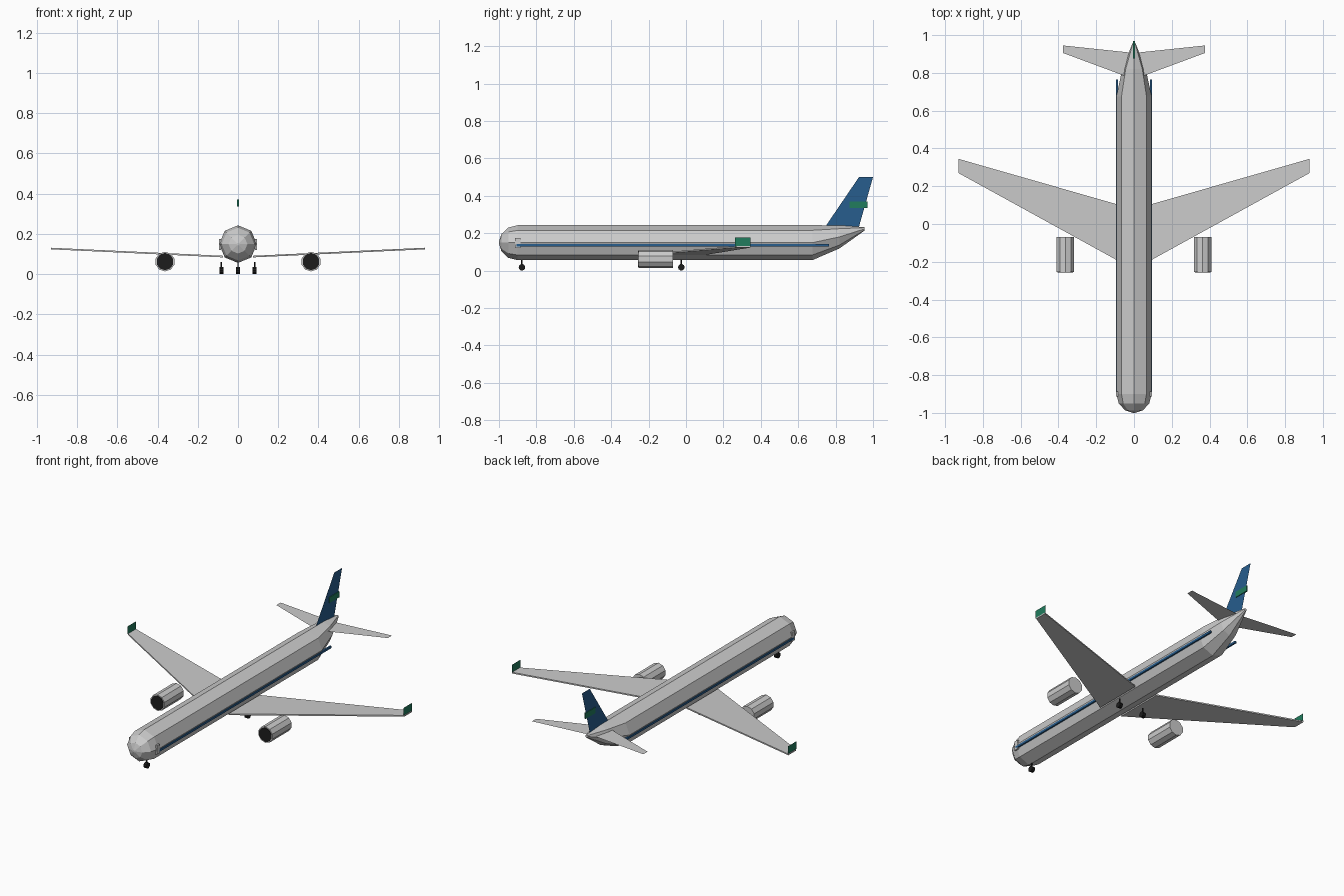
import bpy, bmesh
from math import sin, cos, pi, radians
from mathutils import Matrix

if "Cube" in bpy.data.objects:
    bpy.data.objects.remove(bpy.data.objects["Cube"])

def material(name, rgb):
    m = bpy.data.materials.new(name)
    m.diffuse_color = (*rgb, 1)
    m.use_nodes = True
    m.node_tree.nodes["Principled BSDF"].inputs["Base Color"].default_value = m.diffuse_color
    return m

BLUE = material("blue_paint", (0.02, 0.11, 0.27))
GREEN = material("green_paint", (0.015, 0.2, 0.11))
BLACK = material("black_rubber", (0.012, 0.012, 0.012))

def finish(name, bm, mat=None):
    bmesh.ops.recalc_face_normals(bm, faces=bm.faces)
    me = bpy.data.meshes.new(name)
    bm.to_mesh(me)
    bm.free()
    ob = bpy.data.objects.new(name, me)
    bpy.context.collection.objects.link(ob)
    if mat:
        me.materials.append(mat)
    return ob

def box(name, lo, hi, mat=None):
    bm = bmesh.new()
    bmesh.ops.create_cube(bm, size=1)
    for v in bm.verts:
        v.co = [(a + b) / 2 + c * (b - a) for a, b, c in zip(lo, hi, v.co)]
    return finish(name, bm, mat)

def cylinder(name, centre, r, depth, axis, sides, mat=None):
    rot = {"x": Matrix.Rotation(pi / 2, 4, "Y"), "y": Matrix.Rotation(pi / 2, 4, "X"),
           "z": Matrix.Identity(4)}[axis]
    bm = bmesh.new()
    bmesh.ops.create_cone(bm, cap_ends=True, segments=sides, radius1=r, radius2=r,
                          depth=depth, matrix=Matrix.Translation(centre) @ rot)
    return finish(name, bm, mat)

def panel(name, points, mat=None, thickness=0):
    """Flat panel, optionally thickened upwards."""
    bm = bmesh.new()
    f = bm.faces.new([bm.verts.new(p) for p in points])
    if thickness:
        ext = bmesh.ops.extrude_face_region(bm, geom=[f], use_keep_orig=True)
        for v in ext["geom"]:
            if isinstance(v, bmesh.types.BMVert):
                v.co.z += thickness
    return finish(name, bm, mat)

# Fuselage: octagonal rings (y, centre z, radius), domed nose, upswept tail
R, CZ = 0.0935, 0.149
rings = [(-0.9 - 0.1 * cos(radians(a)), CZ, R * sin(radians(a))) for a in (4, 30, 60, 90)]
rings += [(0.675, CZ, R), (0.82, 0.18, 0.062), (0.955, 0.223, 0.009)]
bm = bmesh.new()
loops = [[bm.verts.new((r * sin(k * pi / 4), y, z + r * cos(k * pi / 4))) for k in range(8)]
         for y, z, r in rings]
for a, b in zip(loops, loops[1:]):
    for k in range(8):
        n = (k + 1) % 8
        bm.faces.new((a[k], a[n], b[n], b[k]))
bm.faces.new(loops[0])
bm.faces.new(loops[-1])
finish("fuselage", bm)

# Tail fin with green band
panel("tail_fin", [(0, 0.745, 0.235), (0, 0.925, 0.5), (0, 1.0, 0.5), (0, 0.925, 0.235)], BLUE)
box("fin_band", (-0.004, 0.875, 0.335), (0.004, 0.97, 0.37), GREEN)

# Parts repeated on both sides
for side, s in (("left", -1), ("right", 1)):
    panel(side + "_wing", [(s * 0.075, -0.2, 0.083), (s * 0.93, 0.27, 0.123),
                           (s * 0.93, 0.345, 0.123), (s * 0.075, 0.1, 0.083)], thickness=0.008)
    panel(side + "_winglet", [(s * 0.928, 0.263, 0.13), (s * 0.928, 0.345, 0.13),
                              (s * 0.928, 0.345, 0.177), (s * 0.928, 0.263, 0.177)], GREEN)
    panel(side + "_tailplane", [(s * 0.025, 0.775, 0.21), (s * 0.375, 0.905, 0.21),
                                (s * 0.375, 0.945, 0.21), (s * 0.025, 0.908, 0.21)])
    xs = sorted((s * 0.084, s * 0.094))
    box(side + "_stripe", (xs[0], -0.905, 0.128), (xs[1], 0.765, 0.141), BLUE)
    box(side + "_door", (xs[0], -0.913, 0.12), (xs[1], -0.886, 0.175))
    cylinder(side + "_engine", (s * 0.363, -0.1625, 0.062), 0.049, 0.185, "y", 10)
    cylinder(side + "_engine_intake", (s * 0.363, -0.254, 0.062), 0.043, 0.006, "y", 10, BLACK)

# Landing gear
for name, x, y, top in (("nose", 0, -0.877, 0.07), ("left", -0.083, -0.025, 0.06),
                        ("right", 0.083, -0.025, 0.06)):
    cylinder(name + "_wheel", (x, y, 0.0175), 0.0175, 0.02, "x", 10, BLACK)
    cylinder(name + "_strut", (x, y, (top + 0.02) / 2), 0.004, top - 0.02, "z", 6, BLACK)
